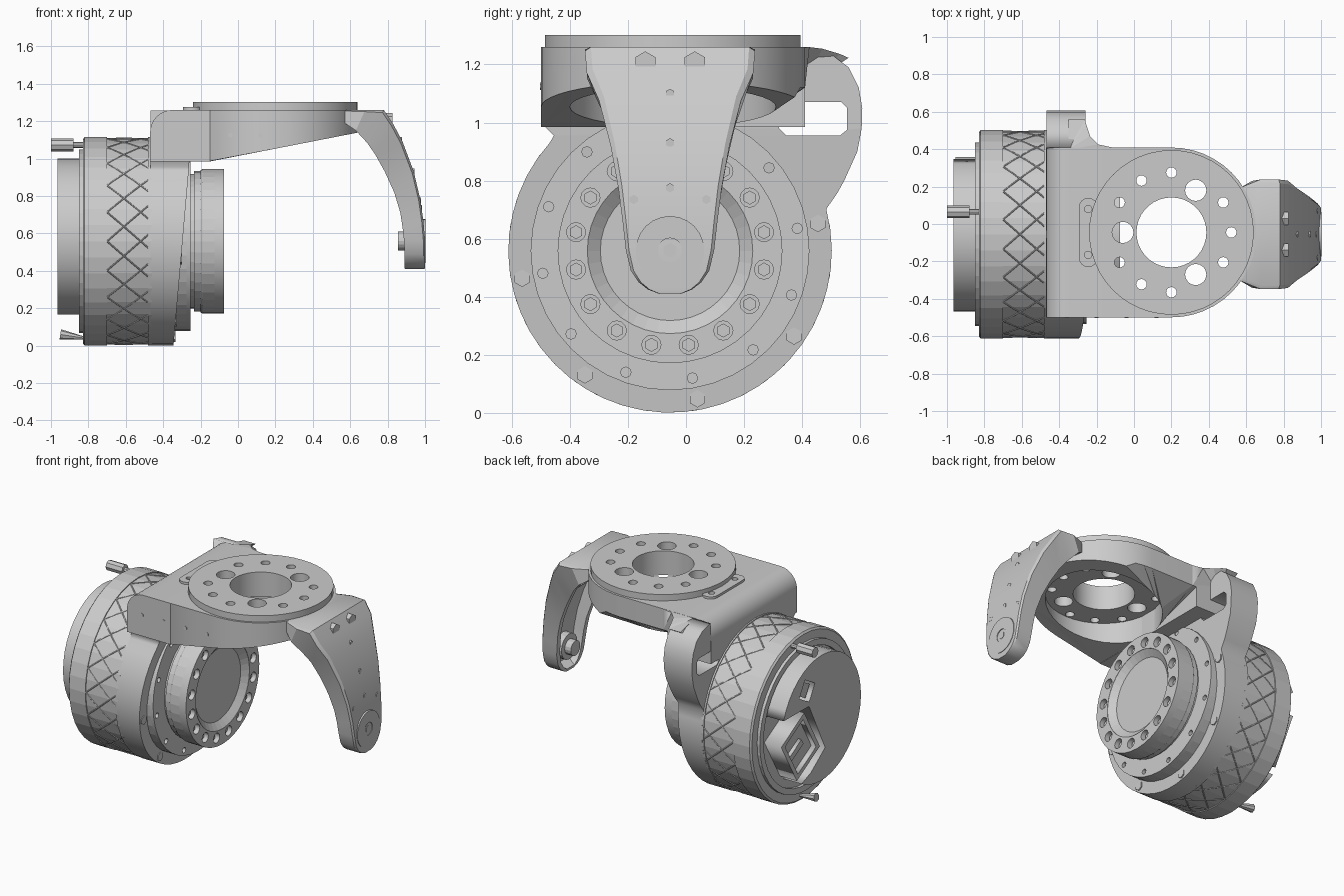
import bpy, bmesh, math
from mathutils import Matrix, Vector

if "Cube" in bpy.data.objects:
    bpy.data.objects.remove(bpy.data.objects["Cube"])

CY, CZ = -0.055, 0.558            # motor axis (runs along x)
DX, DY = 0.2, -0.045              # mounting disc centre
TO_X = Matrix(((0, 0, 1, 0), (1, 0, 0, 0), (0, 1, 0, 0), (0, 0, 0, 1)))   # (y,z) outlines
TO_Y = Matrix(((1, 0, 0, 0), (0, 0, -1, 0), (0, 1, 0, 0), (0, 0, 0, 1)))  # (x,z) outlines


def add(name, me):
    ob = bpy.data.objects.new(name, me)
    bpy.context.collection.objects.link(ob)
    return ob


def from_bm(name, bm):
    bmesh.ops.recalc_face_normals(bm, faces=bm.faces)
    me = bpy.data.meshes.new(name)
    bm.to_mesh(me)
    bm.free()
    return add(name, me)


def arc(cx, cy, r, a0=0, a1=360, n=36):
    full = abs(a1 - a0) == 360
    k = n if full else n - 1
    return [(cx + r * math.cos(math.radians(a0 + (a1 - a0) * i / k)),
             cy + r * math.sin(math.radians(a0 + (a1 - a0) * i / k))) for i in range(n)]


def rect(cx, cy, hx, hy, deg=0):
    c, s = math.cos(math.radians(deg)), math.sin(math.radians(deg))
    return [(cx + u * hx * c - v * hy * s, cy + u * hx * s + v * hy * c)
            for u, v in ((-1, -1), (1, -1), (1, 1), (-1, 1))]


def plate(name, loops, lo, hi, mat=None, shape=None):
    """Extruded outline; loops after the first are holes."""
    cu = bpy.data.curves.new(name, 'CURVE')
    cu.dimensions, cu.fill_mode, cu.extrude = '2D', 'BOTH', (hi - lo) / 2
    for pts in loops:
        sp = cu.splines.new('POLY')
        sp.points.add(len(pts) - 1)
        for p, q in zip(sp.points, pts):
            p.co = (q[0], q[1], 0, 1)
        sp.use_cyclic_u = True
    tmp = add(name, cu)
    me = bpy.data.meshes.new_from_object(tmp)
    bpy.data.objects.remove(tmp)
    bm = bmesh.new()
    bm.from_mesh(me)
    bmesh.ops.remove_doubles(bm, verts=bm.verts, dist=1e-5)
    for v in bm.verts:
        v.co.z += (lo + hi) / 2
        v.co = (mat or Matrix()) @ v.co
        if shape:
            shape(v.co)
    return from_bm(name, bm)


def lathe(name, prof, n=40):
    """Turn (x, radius) points about the motor axis."""
    bm = bmesh.new()
    rings = [[bm.verts.new((x, CY + max(r, 1e-4) * math.cos(2 * math.pi * i / n),
                            CZ + max(r, 1e-4) * math.sin(2 * math.pi * i / n)))
              for i in range(n)] for x, r in prof]
    for a, b in zip(rings, rings[1:]):
        for i in range(n):
            bm.faces.new((a[i], a[(i + 1) % n], b[(i + 1) % n], b[i]))
    return from_bm(name, bm)


def rods(name, items, n=6):
    """Prisms given as (start, end, radius[, end radius])."""
    bm = bmesh.new()
    for p, q, r, *r2 in items:
        p, q = Vector(p), Vector(q)
        m = Matrix.Translation((p + q) / 2) @ (q - p).to_track_quat('Z', 'Y').to_matrix().to_4x4()
        bmesh.ops.create_cone(bm, cap_ends=True, segments=n, radius1=r,
                              radius2=r2[0] if r2 else r, depth=(q - p).length, matrix=m)
    return from_bm(name, bm)


def smooth(ob, deg=25):
    bpy.ops.object.select_all(action='DESELECT')
    ob.select_set(True)
    bpy.context.view_layer.objects.active = ob
    bpy.ops.object.shade_smooth_by_angle(angle=math.radians(deg))


def circle_pts(r, count, start):
    return arc(CY, CZ, r, start, start + 360, count)


# Motor body with a criss-cross ribbed band
lathe("motor_body", [(-.83, 0), (-.83, .545), (-.82, .557), (-.70, .557), (-.70, .551),
                     (-.48, .551), (-.48, .557), (-.46, .557), (-.46, 0)])
ribs = bpy.data.curves.new("ribs", 'CURVE')
ribs.dimensions, ribs.bevel_depth, ribs.bevel_resolution = '3D', .004, 0
for i in range(44):
    sp = ribs.splines.new('POLY')
    sp.points.add(5)
    for j, p in enumerate(sp.points):
        a = 2 * math.pi * (i // 2) / 22 + (1 if i % 2 else -1) * .07 * j
        p.co = (-.70 + .044 * j, CY + .551 * math.cos(a), CZ + .551 * math.sin(a), 1)
tmp = add("tmp", ribs)
rib_mesh = bpy.data.meshes.new_from_object(tmp)
bpy.data.objects.remove(tmp)
add("body_ribs", rib_mesh)

# Rear cap, notched on one side for the connector housing
plate("rear_cap", [arc(-.05, CZ + .025, .418, 18, 300, 32) + [(.06, .26), (-.09, .37), (.08, .71)],
                   rect(.1, .82, .06, .06, 30)], -.965, -.83, TO_X)
plate("connector_housing", [rect(.155, .465, .165, .14, 60), rect(.155, .465, .135, .11, 60)], -.955, -.83, TO_X)
plate("connector_block", [rect(.155, .465, .135, .11, 60)], -.92, -.83, TO_X)
plate("connector_slot_bar", [rect(.19, .445, .02, .08, 60)], -.945, -.83, TO_X)
plate("small_connector", [rect(.1, .82, .045, .045, 30)], -.94, -.83, TO_X)
lathe("rear_rim", [(-.85, .45), (-.85, .49), (-.83, .49), (-.83, .45), (-.85, .45)])
rods("rear_posts", [((-1, .065, 1.073), (-.88, .065, 1.073), .034),
                    ((-.88, .065, 1.073), (-.82, .065, 1.073), .015),
                    ((-.95, -.02, .06), (-.82, -.02, .04), .028, .008)], 8)

# Upright bracket plate: tapered ring with windowed ear
face_x = lambda z: min(-.26, -.345 + .087 * z)


def taper(co):
    if co.x > -.35:
        co.x = face_x(co.z)


plate("bracket_upright",
      [[(-.49, 1.13), (-.49, .99), (-.455, .955)] + arc(CY, CZ, .557, 138, 375, 34) +
       [(.52, .755), (.545, .8), (.59, .9), (.605, .98), (.607, 1.05), (.595, 1.12),
        (.56, 1.19), (.5, 1.235), (.41, 1.258), (.4, 1.13)],
       [(.345, .955), (.53, .955), (.555, .975), (.555, 1.05), (.535, 1.07), (.32, 1.07), (.32, .98)]],
      -.469, -.28, TO_X, taper)
smooth(plate("bracket_bend", [arc(-.35, 1.14, .12, 90, 180, 9) +
                              [(-.47, .985), (-.15, .985), (-.15, 1.26)]], -.41, .5, TO_Y))

# Horizontal bracket with sloped underside and round recess


def slope(co):
    if co.z < 1.1:
        co.z = max(.985, .985 + (co.x + .15) * .195)
        if co.y > .38:
            co.z = max(co.z, 1.12)
    elif co.y > .42:
        co.z = 1.26 - ((co.y - .41) / .19) ** 2 * .06


plate("bracket_top", [[(-.16, -.499)] + arc(DX, DY, .454, -90, 90, 25) +
                      [(-.12, .409), (-.16, .409)], arc(DX, DY, .355)], .985, 1.26, None, slope)
plate("ear_fillet", [[(-.1, .4), (-.12, .41), (-.19, .425), (-.235, .47), (-.255, .53), (-.262, .56),
                      (-.35, .56), (-.35, .4)]], 1.12, 1.259, None, slope)
rods("bracket_side_screws", [((x, -.49, 1.125), (x, -.503, 1.125), .013) for x in (-.36, -.2, -.04, .12)])

# Mounting disc with bore and bolt circle
holes = [arc(DX, DY, .187)]
for i in range(12):
    a = math.radians(30 * i)
    big = 30 * i in (60, 180, 300)
    d, r = (.26, .057) if big else (.32, .028)
    holes.append(arc(DX + d * math.cos(a), DY + d * math.sin(a), r, n=16))
plate("mounting_disc", [arc(DX, DY, .44, n=48)] + holes, 1.255, 1.302)
plate("mounting_disc_base", [arc(DX, DY, .37, n=36)] + holes, 1.14, 1.256)
plate("disc_tab", [arc(-.245, .09, .05, 0, 180, 9) + arc(-.245, -.18, .05, 180, 360, 9)] +
      [arc(-.245, y, .02, n=10) for y in (.08, -.165)], 1.25, 1.275)

# Stepped output hub with bolt holes
lathe("hub_step", [(-.35, .48), (-.275, .48), (-.275, 0)])
plate("hub_flange", [arc(CY, CZ, .48, n=40)] +
      [arc(y, z, .018, n=8) for y, z in circle_pts(.445, 12, 10)], -.275, -.253, TO_X)
lathe("hub_neck", [(-.26, .36), (-.235, .36), (-.235, .375), (-.2, .375), (-.2, .38),
                   (-.19, .387), (-.125, .387), (-.125, 0)])
plate("hub_face", [arc(CY, CZ, .387, n=40), arc(CY, CZ, .285, n=40)] +
      [arc(y, z, .033, n=12) for y, z in circle_pts(.33, 16, 11.25)], -.125, -.075, TO_X)
lathe("hub_dish", [(-.075, .287), (-.11, .24), (-.11, 0)])
rods("hub_bolts", [((-.13, y, z), (-.1, y, z), .024) for y, z in circle_pts(.33, 16, 11.25)])
rods("flange_bolts", [((face_x(z) - .02, y, z), (face_x(z) + .006, y, z), .03)
                      for y, z in circle_pts(.518, 8, 10.5) if z < .85])

# Curved support arm: outer x,z, inner x,z, outer and inner half widths, recess depth share
stations = [(.57, 1.26, .57, 1.19, .25, .25, 0), (.68, 1.26, .63, 1.15, .293, .285, 0),
            (.78, 1.26, .69, 1.085, .293, .255, .01), (.83, 1.185, .735, 1.02, .287, .225, .5),
            (.88, 1.09, .785, .93, .245, .205, .6), (.94, .93, .835, .82, .205, .185, .6),
            (.975, .78, .868, .71, .178, .168, .6), (.992, .66, .88, .63, .163, .158, .6),
            (1, .56, .888, .56, .152, .152, .6), (1, .49, .89, .49, .135, .135, .6),
            (1, .45, .89, .45, .108, .108, .6), (1, .425, .89, .425, .076, .076, .01),
            (.998, .409, .892, .409, .035, .035, 0)]
bm = bmesh.new()
rows = []
for xo, zo, xi, zi, w, wi, d in stations:
    o, i = Vector((xo, CY, zo)), Vector((xi, CY, zi))
    e, f, k, b = o.lerp(i, .08), i.lerp(o, d), max(wi - .035, wi * .5), w * .93
    rows.append([bm.verts.new(p + Vector((0, s, 0))) for p, s in
                 ((o, -b), (o, b), (e, w), (i, wi), (i, k), (f, k - .003),
                  (f, -k + .003), (i, -k), (i, -wi), (e, -w))])
for a, b in zip(rows, rows[1:]):
    for j in range(10):
        bm.faces.new((a[j], a[(j + 1) % 10], b[(j + 1) % 10], b[j]))
bm.faces.new(rows[0])
bm.faces.new(rows[-1])
smooth(from_bm("support_arm", bm), 30)

# Arm pivot, pin and screws
plate("arm_pivot_ring", [arc(CY, .56, .118, n=24), arc(CY, .56, .042, n=16)], .96, 1.003, TO_X)
rods("arm_pivot_pin", [((.855, CY, .56), (.97, CY, .56), .05), ((.9, CY, .56), (.96, CY, .56), .085)], 16)
rods("arm_pivot_screw", [((.96, CY, .56), (1.002, CY, .56), .026)])
rods("arm_top_bolts", [((.75, y, 1.205), (.825, y, 1.205), .04) for y in (-.14, .03)])
rods("arm_small_screws", [((x - .03, y, z), (x, y, z), .016) for x, y, z in
                          ((.878, CY, 1.1), (.943, CY, .93), (.979, CY, .775), (.984, -.18, .735), (.984, .07, .735))])
